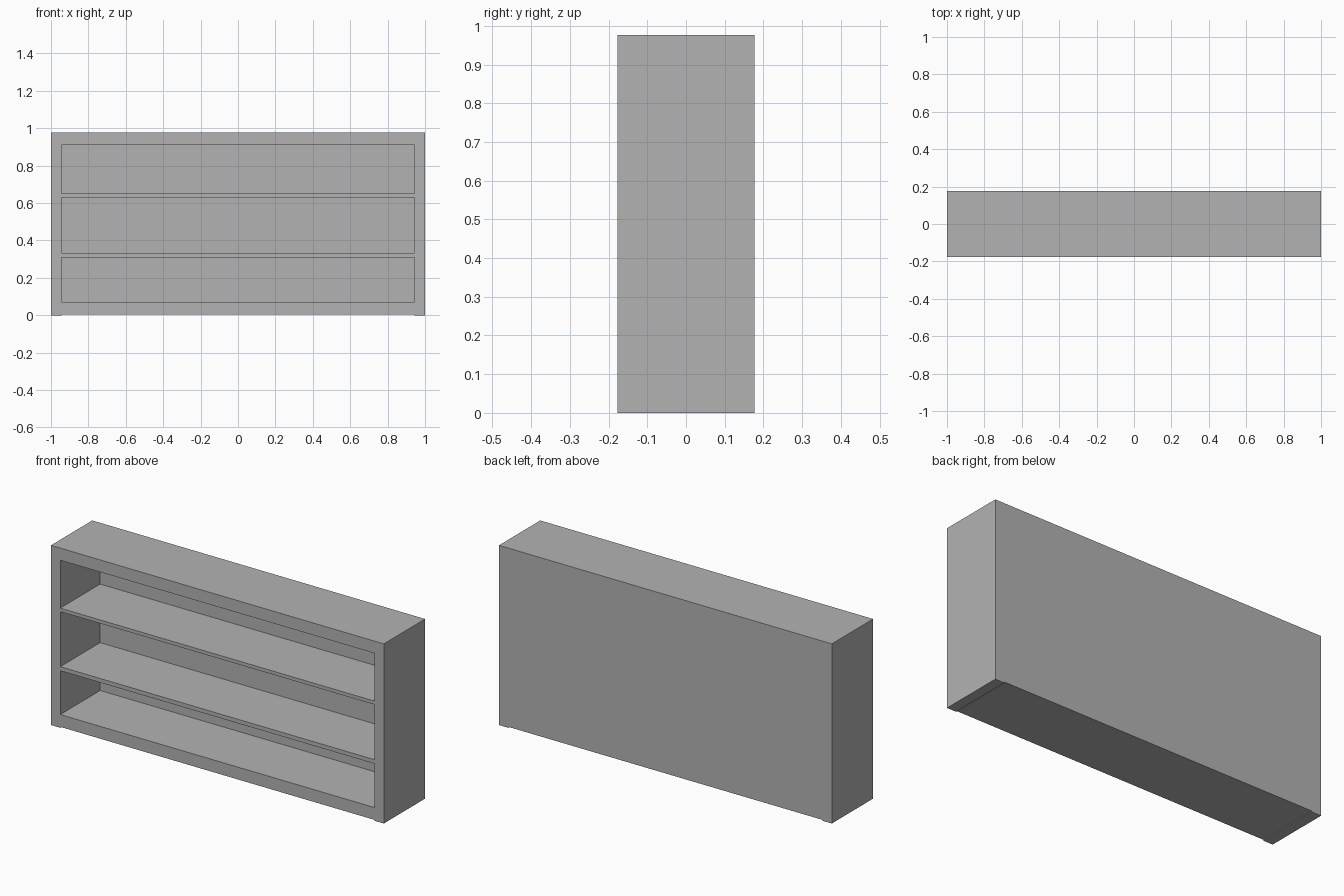
import bpy
import bmesh

cube = bpy.data.objects.get("Cube")
if cube:
    bpy.data.objects.remove(cube, do_unlink=True)

grey = bpy.data.materials.new("plain grey")
grey.use_nodes = True
colour = (0.45, 0.45, 0.45, 1)
grey.diffuse_color = colour
grey.node_tree.nodes["Principled BSDF"].inputs["Base Color"].default_value = colour

HALF_WIDTH, INNER = 1.0, 0.944
FRONT, BACK, HEIGHT = -0.177, 0.177, 0.976
PANEL = 0.012


def board(name, x, y, z):
    """Box board spanning the given (low, high) ranges."""
    bm = bmesh.new()
    bmesh.ops.create_cube(bm, size=1)
    for v in bm.verts:
        v.co = [r[0] if c < 0 else r[1] for c, r in zip(v.co, (x, y, z))]
    mesh = bpy.data.meshes.new(name)
    bm.to_mesh(mesh)
    bm.free()
    mesh.materials.append(grey)
    obj = bpy.data.objects.new(name, mesh)
    bpy.context.collection.objects.link(obj)
    return obj


# Full-height side boards
depth = (FRONT, BACK)
board("left_side", (INNER, HALF_WIDTH), depth, (0, HEIGHT))
board("right_side", (-HALF_WIDTH, -INNER), depth, (0, HEIGHT))

# Horizontal boards between the sides, the base just clear of the floor
levels = {
    "base": (0.005, 0.072),
    "lower_shelf": (0.31, 0.332),
    "upper_shelf": (0.631, 0.65),
    "top_board": (0.91, HEIGHT),
}
for name, z in levels.items():
    board(name, (-INNER, INNER), depth, z)

# Thin back panels closing each bay
spans = list(levels.values())
for bay, low, high in zip(("lower", "middle", "upper"), spans, spans[1:]):
    board(bay + "_back_panel", (-INNER, INNER), (BACK - PANEL, BACK), (low[1], high[0]))
